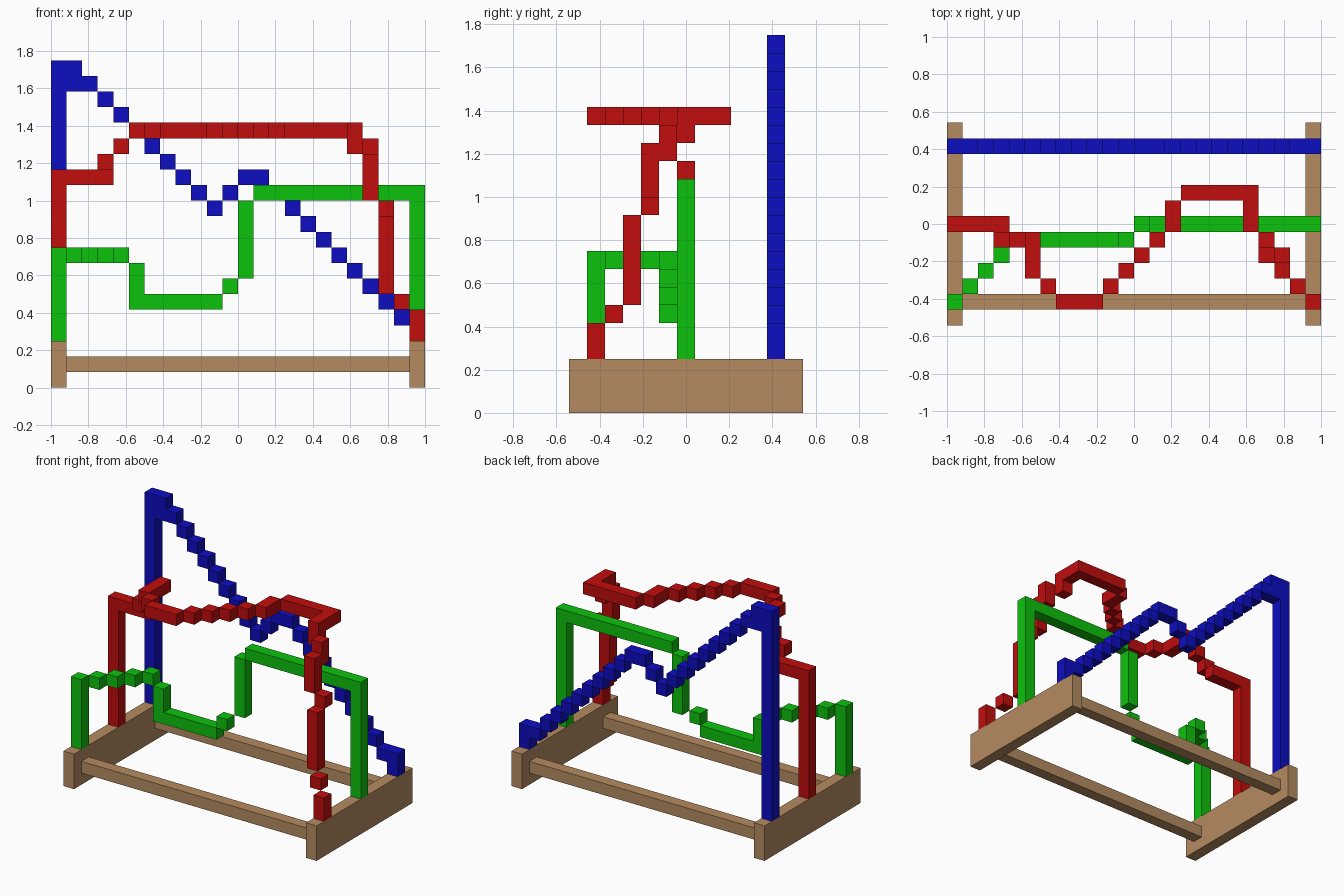
import bpy, bmesh
from mathutils import Vector

cube = bpy.data.objects.get("Cube")
if cube:
    bpy.data.objects.remove(cube, do_unlink=True)

UNIT = 1 / 12  # size of one block


def make_material(name, rgb):
    mat = bpy.data.materials.new(name)
    mat.use_nodes = True
    mat.diffuse_color = (*rgb, 1)
    mat.node_tree.nodes["Principled BSDF"].inputs["Base Color"].default_value = (*rgb, 1)
    return mat


def add_box(bm, a, b):
    """Box spanning block cells a to b inclusive (x 0..23, y -6..6, z 0..20)."""
    lo = Vector(min(p, q) for p, q in zip(a, b))
    hi = Vector(max(p, q) for p, q in zip(a, b))
    size = hi - lo + Vector((1, 1, 1))
    centre = (lo + hi) / 2 + Vector((0.5 - 12, 0, 0.5))
    verts = bmesh.ops.create_cube(bm, size=1)["verts"]
    for v in verts:
        v.co = Vector(c * s + o for c, s, o in zip(v.co, size, centre)) * UNIT


def make_object(name, mat, boxes):
    bm = bmesh.new()
    for a, b in boxes:
        add_box(bm, a, b)
    mesh = bpy.data.meshes.new(name)
    bm.to_mesh(mesh)
    bm.free()
    mesh.materials.append(mat)
    obj = bpy.data.objects.new(name, mesh)
    bpy.context.collection.objects.link(obj)
    return obj


def track(points):
    """Straight runs become single bars, diagonal runs become stepped blocks."""
    boxes = []
    for p, q in zip(points, points[1:]):
        p, d = Vector(p), Vector(q) - Vector(p)
        n = int(max(abs(c) for c in d))
        step = d / n
        if sum(1 for c in d if c) == 1:
            boxes.append((p, p + step * (n - 1)))
        else:
            boxes += [(p + step * i, p + step * i) for i in range(n)]
    boxes.append((points[-1], points[-1]))
    return boxes


wood = make_material("wood brown", (0.46, 0.26, 0.118))
red = make_material("red paint", (0.54, 0.004, 0.004))
green = make_material("green paint", (0.004, 0.54, 0.004))
blue = make_material("blue paint", (0.004, 0.004, 0.54))

# Wooden frame: two end boards joined by two rails
for side, x in (("right", 0), ("left", 23)):
    make_object(f"{side}_end_board", wood, [((x, -6, 0), (x, 6, 2))])
for side, y in (("front", -5), ("back", 5)):
    make_object(f"{side}_rail", wood, [((1, y, 1), (22, y, 1))])

# Blue wire: tall post, long zigzag descent
make_object("blue_wire", blue, track([
    (0, 5, 3), (0, 5, 20), (1, 5, 20), (1, 5, 19), (2, 5, 19), (10, 5, 11),
    (12, 5, 13), (13, 5, 13), (22, 5, 4), (23, 5, 4), (23, 5, 3)]))

# Green wire: diagonal start, dip, then a square arch
make_object("green_wire", green, track([
    (0, -5, 3), (0, -5, 8), (4, -1, 8), (5, -1, 7), (5, -1, 5), (10, -1, 5),
    (11, -1, 6), (12, 0, 7), (12, 0, 11), (13, 0, 12), (23, 0, 12), (23, 0, 3)]))

# Red wire: high winding run, then a stepped descent to the front
make_object("red_wire", red, track([
    (0, 0, 3), (0, 0, 13), (3, 0, 13), (3, -1, 14), (4, -1, 15), (5, -1, 16),
    (5, -3, 16), (7, -5, 16), (9, -5, 16), (14, 0, 16), (14, 1, 16), (15, 2, 16),
    (19, 2, 16), (19, 0, 16), (19, 0, 15), (20, -1, 15), (20, -1, 14),
    (20, -2, 14), (20, -2, 12), (21, -2, 11), (21, -3, 10), (21, -3, 6),
    (23, -5, 4), (23, -5, 3)]))
